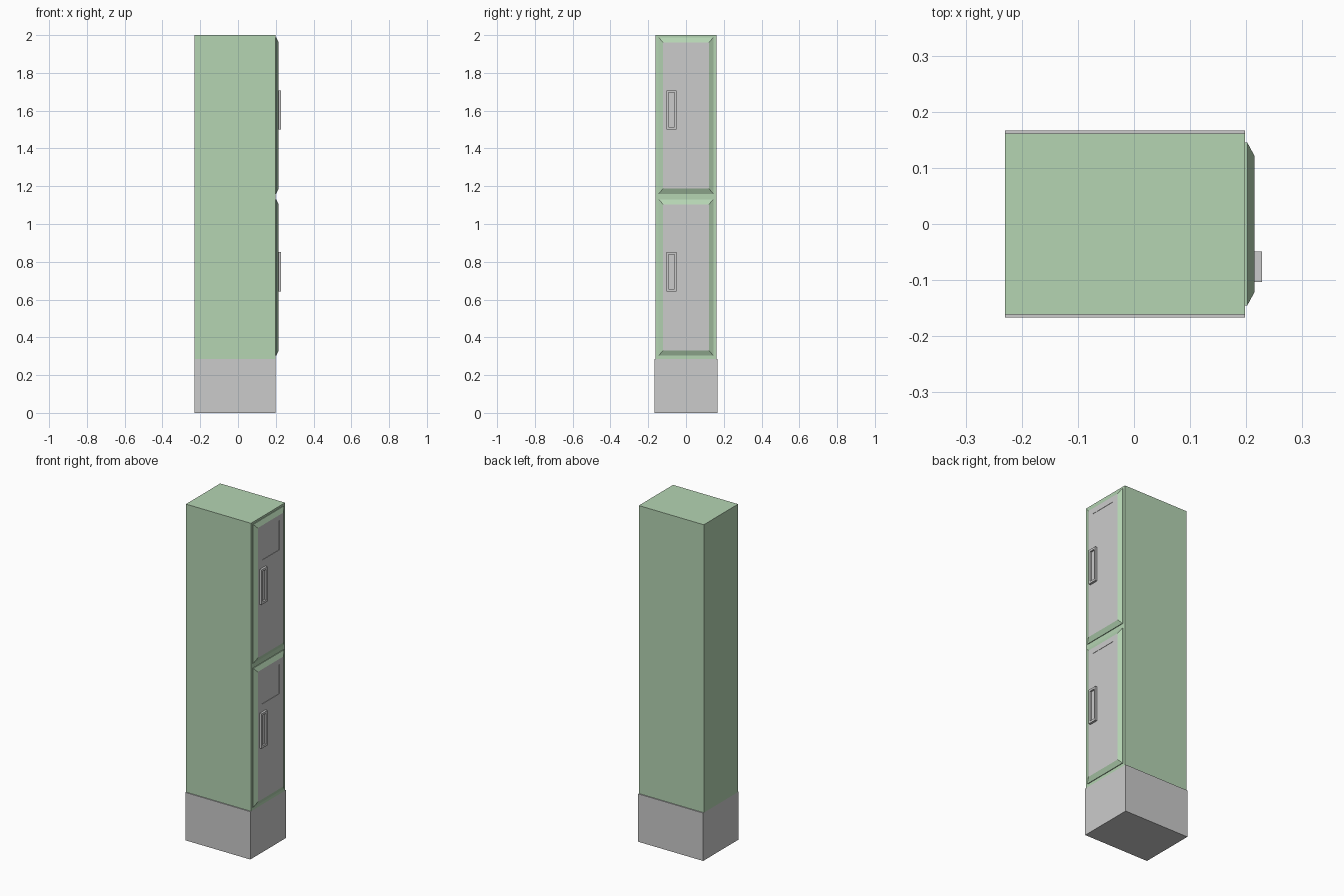
import bpy, bmesh

if "Cube" in bpy.data.objects:
    bpy.data.objects.remove(bpy.data.objects["Cube"])

green = bpy.data.materials.new("sage_green")
green.diffuse_color = (0.46, 0.66, 0.45, 1)
green.use_nodes = True
green.node_tree.nodes["Principled BSDF"].inputs["Base Color"].default_value = green.diffuse_color


def loft(name, rings, mat=None, cap_back=True, cap_front=True):
    """Join rectangles (x, y0, y1, z0, z1), listed from back to front."""
    bm = bmesh.new()
    loops = [[bm.verts.new((x, y, z)) for y, z in
              ((y0, z0), (y1, z0), (y1, z1), (y0, z1))]
             for x, y0, y1, z0, z1 in rings]
    for a, b in zip(loops, loops[1:]):
        for i in range(4):
            j = (i + 1) % 4
            bm.faces.new((a[i], a[j], b[j], b[i]))
    if cap_back:
        bm.faces.new(loops[0][::-1])
    if cap_front:
        bm.faces.new(loops[-1])
    mesh = bpy.data.meshes.new(name)
    bm.to_mesh(mesh)
    bm.free()
    if mat:
        mesh.materials.append(mat)
    obj = bpy.data.objects.new(name, mesh)
    bpy.context.collection.objects.link(obj)
    return obj


# plinth and cabinet body
base = (-0.167, 0.167, 0, 0.285)
body = (-0.161, 0.161, 0.285, 2.0)
loft("plinth", [(-0.23, *base), (0.198, *base)])
loft("cabinet_body", [(-0.23, *body), (0.198, *body)], green)

# two stacked doors
for label, z in (("lower", 0.303), ("upper", 1.16)):
    outer = (-0.145, 0.145, z, z + 0.828)
    inner = (-0.121, 0.121, z + 0.027, z + 0.801)
    plate = (-0.083, 0.083, z + 0.594, z + 0.768)
    # bevelled green rim
    loft(label + "_door_rim",
         [(0.197, *outer), (0.202, *outer), (0.215, *inner)],
         green, cap_front=False)
    # grey door face with shallow recessed plate
    loft(label + "_door_face",
         [(0.215, *inner), (0.215, *plate), (0.213, *plate)],
         cap_back=False)
    # handle frame with recessed middle
    grip = (-0.103, -0.049, z + 0.34, z + 0.548)
    slot = (-0.092, -0.060, z + 0.353, z + 0.535)
    loft(label + "_handle",
         [(0.215, *grip), (0.228, *grip), (0.228, *slot), (0.217, *slot)])
